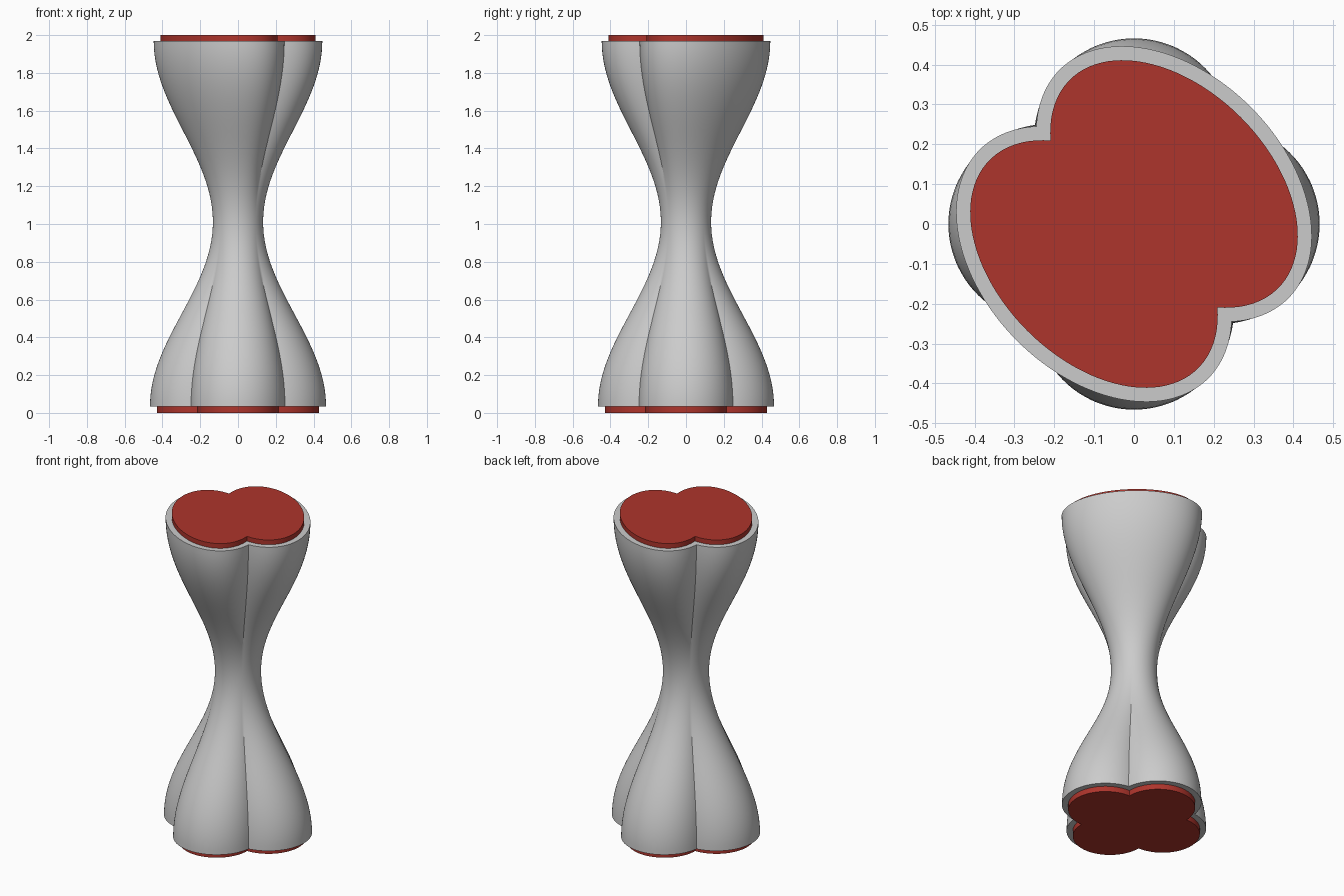
import bpy, bmesh
from math import sin, cos, pi, sqrt

if "Cube" in bpy.data.objects:
    bpy.data.objects.remove(bpy.data.objects["Cube"])

N = 160  # points around, a multiple of 8 so every notch lands on a vertex
WAIST_R, WAIST_Z, Z0, Z1 = 0.133, 1.01, 0.035, 1.97


def ray_ellipse(dx, dy, cx, a, b):
    """Farthest hit of a ray from the origin on an ellipse centred at (cx, 0)."""
    qa = dx * dx / a**2 + dy * dy / b**2
    qb = -2 * dx * cx / a**2
    qc = cx * cx / a**2 - 1
    return (-qb + sqrt(max(qb * qb - 4 * qa * qc, 0))) / (2 * qa)


def quatrefoil(t, grow=0.0):
    # four circles centred on the axes
    d = max(abs(cos(t)), abs(sin(t)))
    r = 0.215 + grow
    return ray_ellipse(d, sqrt(max(1 - d * d, 0)), 0.215, r, r)


def twin_oval(t, grow=0.0):
    # two overlapping diagonal ellipses
    u, v = abs(cos(t - pi / 4)), sin(t - pi / 4)
    return ray_ellipse(u, v, 0.142, 0.237 + grow, 0.37 + grow)


def loft(name, rings):
    """Skin a list of (z, radius function) and cap both ends."""
    bm = bmesh.new()
    rows = []
    for z, f in rings:
        row = []
        for i in range(N):
            t = 2 * pi * i / N
            r = f(t)
            row.append(bm.verts.new((r * cos(t), r * sin(t), z)))
        rows.append(row)
    for a, b in zip(rows, rows[1:]):
        for i in range(N):
            j = (i + 1) % N
            bm.faces.new((a[i], a[j], b[j], b[i]))
    bm.faces.new(rows[0][::-1])
    bm.faces.new(rows[-1])
    me = bpy.data.meshes.new(name)
    bm.to_mesh(me)
    bm.free()
    ob = bpy.data.objects.new(name, me)
    bpy.context.collection.objects.link(ob)
    bpy.ops.object.select_all(action='DESELECT')
    ob.select_set(True)
    bpy.context.view_layer.objects.active = ob
    bpy.ops.object.shade_smooth_by_angle(angle=pi / 6)
    return ob


def blend(shape, grow, w):
    return lambda t: WAIST_R + (shape(t, grow) - WAIST_R) * w


# Body: quatrefoil foot easing to a round waist, then to the twin oval head
STEPS = 32
body = []
for k in range(STEPS):
    s = k / STEPS
    body.append((Z0 + (WAIST_Z - Z0) * s, blend(quatrefoil, 0.036, (1 + cos(pi * s)) / 2)))
for k in range(STEPS + 1):
    s = k / STEPS
    body.append((WAIST_Z + (Z1 - WAIST_Z) * s, blend(twin_oval, 0.036, (1 - cos(pi * s)) / 2)))
loft("column_body", body)

# Red end plates
red = bpy.data.materials.new("red")
red.diffuse_color = (0.42, 0.035, 0.025, 1)
red.use_nodes = True
red.node_tree.nodes["Principled BSDF"].inputs["Base Color"].default_value = red.diffuse_color
for name, shape, za, zb in (("bottom_plate", quatrefoil, 0.0, Z0 + 0.005),
                            ("top_plate", twin_oval, Z1 - 0.005, 2.0)):
    plate = loft(name, [(za, shape), (zb, shape)])
    plate.data.materials.append(red)
